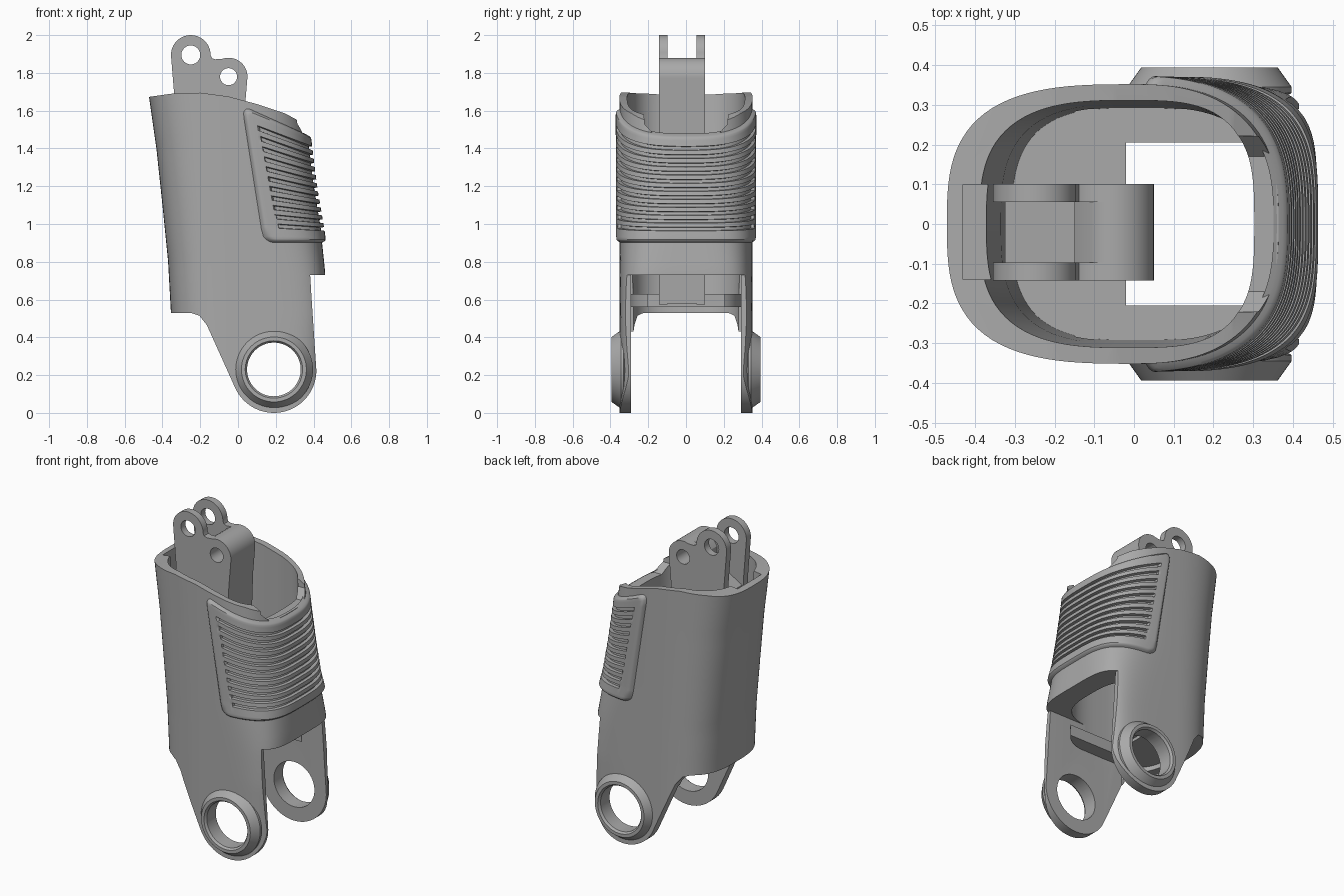
import bpy, bmesh, math

if "Cube" in bpy.data.objects:
    bpy.data.objects.remove(bpy.data.objects["Cube"])

grey = bpy.data.materials.new("plain grey")
grey.diffuse_color = (0.40, 0.40, 0.40, 1)
grey.use_nodes = True
grey.node_tree.nodes["Principled BSDF"].inputs["Base Color"].default_value = grey.diffuse_color


def make(name, verts, faces, fix=True):
    me = bpy.data.meshes.new(name)
    me.from_pydata(verts, [], faces)
    if fix:
        bm = bmesh.new()
        bm.from_mesh(me)
        bmesh.ops.recalc_face_normals(bm, faces=bm.faces)
        bm.to_mesh(me)
        bm.free()
    me.materials.append(grey)
    ob = bpy.data.objects.new(name, me)
    bpy.context.collection.objects.link(ob)
    return ob


def activate(ob):
    bpy.ops.object.select_all(action='DESELECT')
    ob.select_set(True)
    bpy.context.view_layer.objects.active = ob


def cut(ob, cutter, op='DIFFERENCE'):
    mod = ob.modifiers.new("cut", 'BOOLEAN')
    mod.operation, mod.solver, mod.object = op, 'EXACT', cutter
    activate(ob)
    bpy.ops.object.modifier_apply(modifier=mod.name)
    bpy.data.objects.remove(cutter)


def smooth(ob, angle=30):
    activate(ob)
    bpy.ops.object.shade_smooth_by_angle(angle=math.radians(angle))


def loft(name, rings):
    n = len(rings[0])
    faces = [tuple(range(n)), tuple(range((len(rings) - 1) * n, len(rings) * n))]
    for i in range(len(rings) - 1):
        for j in range(n):
            k = (j + 1) % n
            faces.append((i * n + j, i * n + k, (i + 1) * n + k, (i + 1) * n + j))
    return make(name, [p for r in rings for p in r], faces)


def prism_y(name, poly, y0, y1):
    return loft(name, [[(x, y, z) for x, z in poly] for y in (y0, y1)])


def prism_x(name, poly, x0, x1):
    return loft(name, [[(x, y, z) for y, z in poly] for x in (x0, x1)])


def box(x0, x1, y0, y1, z0, z1):
    return prism_y("cutter", [(x0, z0), (x1, z0), (x1, z1), (x0, z1)], y0, y1)


def arc(cx, cz, r, a0, a1, n=24):
    return [(cx + r * math.cos(math.radians(a0 + (a1 - a0) * i / n)),
             cz + r * math.sin(math.radians(a0 + (a1 - a0) * i / n))) for i in range(n + 1)]


def hole(cx, cz, r):
    return prism_y("cutter", arc(cx, cz, r, 0, 354.375, 63), -0.6, 0.6)


def lerp(table, z):
    if z <= table[0][0]:
        return table[0][1]
    for (z0, v0), (z1, v1) in zip(table, table[1:]):
        if z <= z1:
            return v0 + (v1 - v0) * (z - z0) / (z1 - z0)
    return table[-1][1]


# Cross-section of the sleeve as a function of height
BACK = [(0, .34), (.53, .355), (.8, .37), (1.1, .40), (1.4, .432), (1.7, .475)]
FRONT = [(0, .45), (.73, .463), (.95, .44), (1.2, .398), (1.45, .367), (1.7, .335)]
POWER = [(.5, 6), (.75, 4.5), (1.0, 3.2), (1.7, 2.5)]
IN_BACK = [(.5, .30), (1.1, .335), (1.7, .39)]
IN_FRONT = [(.7, .33), (1.7, .295)]
IN_SIDE = [(.5, .29), (1.7, .312)]


def point(phi, z, back, front, side, n):
    c, s = math.cos(phi), math.sin(phi)
    n = n if c > 0 else 3.0
    k = (abs(c) ** n + abs(s) ** n) ** (1 / n)
    return ((front if c > 0 else back) * c / k, side * s / k, z)


def outer(phi, z, off=0.0):
    return point(phi, z, lerp(BACK, z) + off, lerp(FRONT, z) + off, 0.352 + off, lerp(POWER, z))


def inner(phi, z, off=0.0):
    return point(phi, z, lerp(IN_BACK, z) + off, lerp(IN_FRONT, z) + off, lerp(IN_SIDE, z) + off, 3.2)


def rings(fn, z0, z1, rows, off=0.0, n=128):
    return [[fn(2 * math.pi * j / n, z0 + (z1 - z0) * i / rows, off) for j in range(n)]
            for i in range(rows + 1)]


# Sleeve with its two legs: outer loft trimmed by the side outline
sleeve = loft("sleeve", rings(outer, -0.1, 1.8, 38))
outline = ([(-.6, .53), (-.25, .53), (-.205, .515), (-.165, .465)]
           + arc(.19, .225, .225, 205, 360, 32)
           + [(.39, .6), (.382, .73), (.6, .73), (.6, 1.40), (.36, 1.525), (.25, 1.585), (.1, 1.635),
              (-.05, 1.675), (-.2, 1.695), (-.35, 1.69), (-.6, 1.655)])
cut(sleeve, prism_y("cutter", outline, -0.6, 0.6), 'INTERSECT')
cut(sleeve, loft("cutter", rings(inner, -0.2, 1.9, 42)))
cut(sleeve, box(-.15, .7, -.29, .29, -.3, .73))
notch = [(-.17, 1.475), (.17, 1.475), (.22, 1.53), (.23, 1.8), (-.23, 1.8), (-.22, 1.53)]
cut(sleeve, prism_x("cutter", notch, .2, .7))
cut(sleeve, box(-.43, -.3, -.14, .10, 1.5, 1.9))
cut(sleeve, hole(.19, .23, .142))
smooth(sleeve)

# Inner floor with an opening towards the front
floor = loft("inner_floor", rings(inner, .56, .63, 1, 0.008))
cut(floor, box(-.02, .7, -.205, .205, .4, .8))
smooth(floor)

# Conical rings around the leg holes
ring = [(.142, .29), (.142, .38), (.152, .394), (.172, .394), (.207, .345), (.207, .33)]
for side, label in ((-1, "front"), (1, "back")):
    verts, faces, n, m = [], [], 64, len(ring)
    for i in range(n):
        a = 2 * math.pi * i / n
        verts += [(.19 + r * math.cos(a), side * y, .23 + r * math.sin(a)) for r, y in ring]
        for j in range(m):
            k, q = (j + 1) % m, (i + 1) % n
            faces.append((i * m + j, i * m + k, q * m + k, q * m + j))
    smooth(make(label + "_pivot_ring", verts, faces))

# Ribbed grip pad wrapped round the front of the sleeve
GROOVES, COLS = 11, 150
ts = [0, .01, .02, .03, .04, .06, .94, .96, .97, .98, .99, 1]
for g in range(GROOVES):
    t0 = .125 + g * .073
    ts += [t0, t0 + .004, t0 + .031, t0 + .035]
ts.sort()


def in_groove(t):
    return any(.125 + g * .073 + .002 < t < .125 + g * .073 + .033 for g in range(GROOVES))


verts, faces = [], []
for t in ts:
    for j in range(COLS + 1):
        s = 2 * j / COLS - 1
        z = .9 + .6 * t
        for _ in range(5):
            xb = (.02 + (1.6 - z) * .155) / lerp(FRONT, z)
            n = lerp(POWER, z)
            limit = math.atan2((1 - max(xb, .001) ** n) ** (1 / n), max(xb, .001))
            top = 1.62 - .45 * (outer(limit * s, z)[0] - .05)
            z = .895 + (top - .895) * t
        ds = limit * (1 - abs(s)) * .42
        dt = min(t, 1 - t) * (top - .895)
        r = .06
        d = r - math.hypot(r - ds, r - dt) if ds < r and dt < r else min(ds, dt)
        f = max(0, min(1, d / .025))
        off = -.012 + .033 * math.sin(f * math.pi / 2)
        if in_groove(t):
            off -= .018 * max(0, min(1, (ds - .08) / .008))
        verts.append(outer(limit * s, z, off))
w = COLS + 1
for i in range(len(ts) - 1):
    for j in range(COLS):
        faces.append((i * w + j, i * w + j + 1, (i + 1) * w + j + 1, (i + 1) * w + j))
smooth(make("grip_pad", verts, faces, False), 35)

# Two-eyed bracket inside the sleeve: cheek plates and a web between them
lug = arc(-.05, 1.78, .10, 110, -5)
cheek = ([(-.30, .575), (-.335, 1.65)] + arc(-.25, 1.895, .105, 190, 0)
         + [(-.138, 1.878), (-.12, 1.872)] + lug + [(.035, 1.6), (0, .575)])
web = [(-.29, .58), (-.325, 1.6), (-.15, 1.70), (-.15, 1.80), (-.11, 1.86)] + lug + [(.035, 1.6), (0, .58)]
for name, poly, y0, y1 in (("bracket_front_cheek", cheek, -.142, -.097),
                           ("bracket_back_cheek", cheek, .056, .101),
                           ("bracket_web", web, -.098, .057)):
    part = prism_y(name, poly, y0, y1)
    cut(part, hole(-.05, 1.78, .045))
    if poly is cheek:
        cut(part, hole(-.25, 1.895, .05))
    smooth(part)
